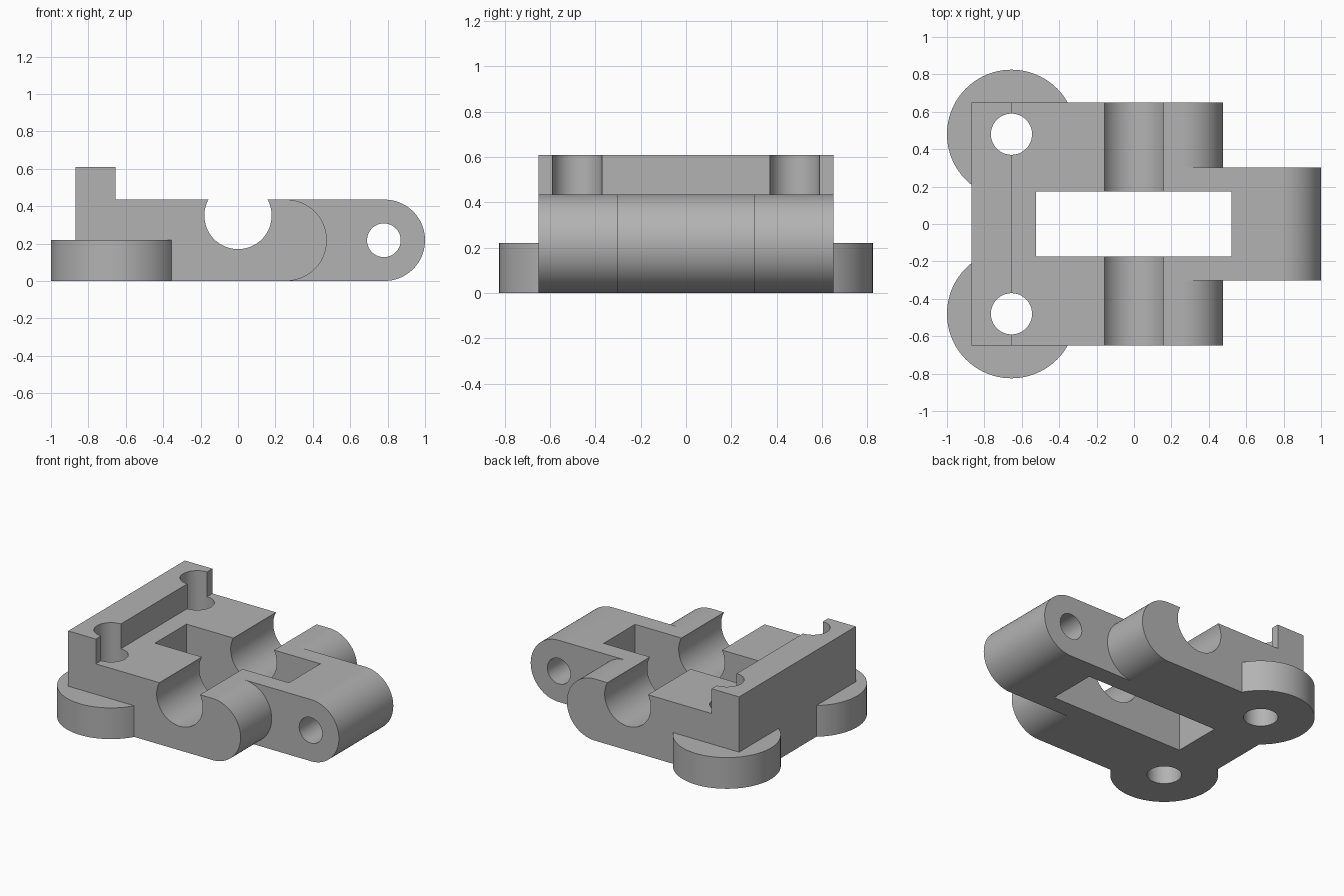
import bpy, bmesh, math
from mathutils import Matrix, Vector

if "Cube" in bpy.data.objects:
    bpy.data.objects.remove(bpy.data.objects["Cube"], do_unlink=True)

grey = bpy.data.materials.new("plain grey")
grey.use_nodes = True
colour = (0.45, 0.45, 0.45, 1)
grey.diffuse_color = colour
grey.node_tree.nodes["Principled BSDF"].inputs["Base Color"].default_value = colour

HEIGHT = 0.435
RADIUS = HEIGHT / 2
HOLE_X, HOLE_Y = -0.655, 0.48


def finish(name, bm):
    bmesh.ops.recalc_face_normals(bm, faces=bm.faces)
    mesh = bpy.data.meshes.new(name)
    bm.to_mesh(mesh)
    bm.free()
    mesh.materials.append(grey)
    obj = bpy.data.objects.new(name, mesh)
    bpy.context.collection.objects.link(obj)
    return obj


def box(name, low, high):
    bm = bmesh.new()
    low, high = Vector(low), Vector(high)
    size = Matrix.Diagonal((high - low).to_4d())
    bmesh.ops.create_cube(bm, size=1, matrix=Matrix.Translation((low + high) / 2) @ size)
    return finish(name, bm)


def cylinder(name, centre, radius, length, along_y=False):
    bm = bmesh.new()
    turn = Matrix.Rotation(math.pi / 2 if along_y else 0, 4, 'X')
    bmesh.ops.create_cone(bm, cap_ends=True, segments=96, radius1=radius, radius2=radius,
                          depth=length, matrix=Matrix.Translation(centre) @ turn)
    return finish(name, bm)


def round_ended_bar(name, start, end, half_width):
    """Side profile with a half-round end, extruded across the width."""
    bm = bmesh.new()
    centre = end - RADIUS
    profile = [(start, HEIGHT), (start, 0)]
    for i in range(49):
        a = math.pi * (i / 48 - 0.5)
        profile.append((centre + RADIUS * math.cos(a), RADIUS + RADIUS * math.sin(a)))
    face = bm.faces.new([bm.verts.new((x, -half_width, z)) for x, z in profile])
    new = bmesh.ops.extrude_face_region(bm, geom=[face])["geom"]
    bmesh.ops.translate(bm, vec=(0, 2 * half_width, 0),
                        verts=[v for v in new if isinstance(v, bmesh.types.BMVert)])
    return finish(name, bm)


def combine(target, tool, operation):
    mod = target.modifiers.new(operation.lower(), 'BOOLEAN')
    mod.operation, mod.solver, mod.object = operation, 'EXACT', tool
    bpy.context.view_layer.objects.active = target
    bpy.ops.object.modifier_apply(modifier=mod.name)
    bpy.data.objects.remove(tool, do_unlink=True)


# Solid parts: main block, hinge tongue, rear wall and mounting ears
bracket = round_ended_bar("hinge_bracket", -0.87, 0.475, 0.65)
combine(bracket, round_ended_bar("hinge_tongue", 0.2, 1, 0.303), 'UNION')
combine(bracket, box("rear_wall", (-0.87, -0.65, 0.1), (-0.655, 0.65, 0.61)), 'UNION')
for side in (-1, 1):
    ear = cylinder("mounting_ear", (HOLE_X, side * HOLE_Y, 0.11), 0.345, 0.22)
    combine(bracket, ear, 'UNION')

# Openings: central window, open bearing saddle, hinge pin hole, bolt holes
combine(bracket, box("window", (-0.525, -0.175, -1), (0.52, 0.175, 1)), 'DIFFERENCE')
combine(bracket, cylinder("saddle", (0, 0, 0.35), 0.18, 2, True), 'DIFFERENCE')
combine(bracket, cylinder("pin_hole", (0.78, 0, RADIUS), 0.09, 2, True), 'DIFFERENCE')
for side in (-1, 1):
    bolt = cylinder("bolt_hole", (HOLE_X, side * HOLE_Y, 0), 0.11, 2)
    combine(bracket, bolt, 'DIFFERENCE')

# Smooth curved walls, keep machined edges crisp
bpy.ops.object.select_all(action='DESELECT')
bracket.select_set(True)
bpy.context.view_layer.objects.active = bracket
bpy.ops.object.shade_smooth_by_angle(angle=math.radians(30))
